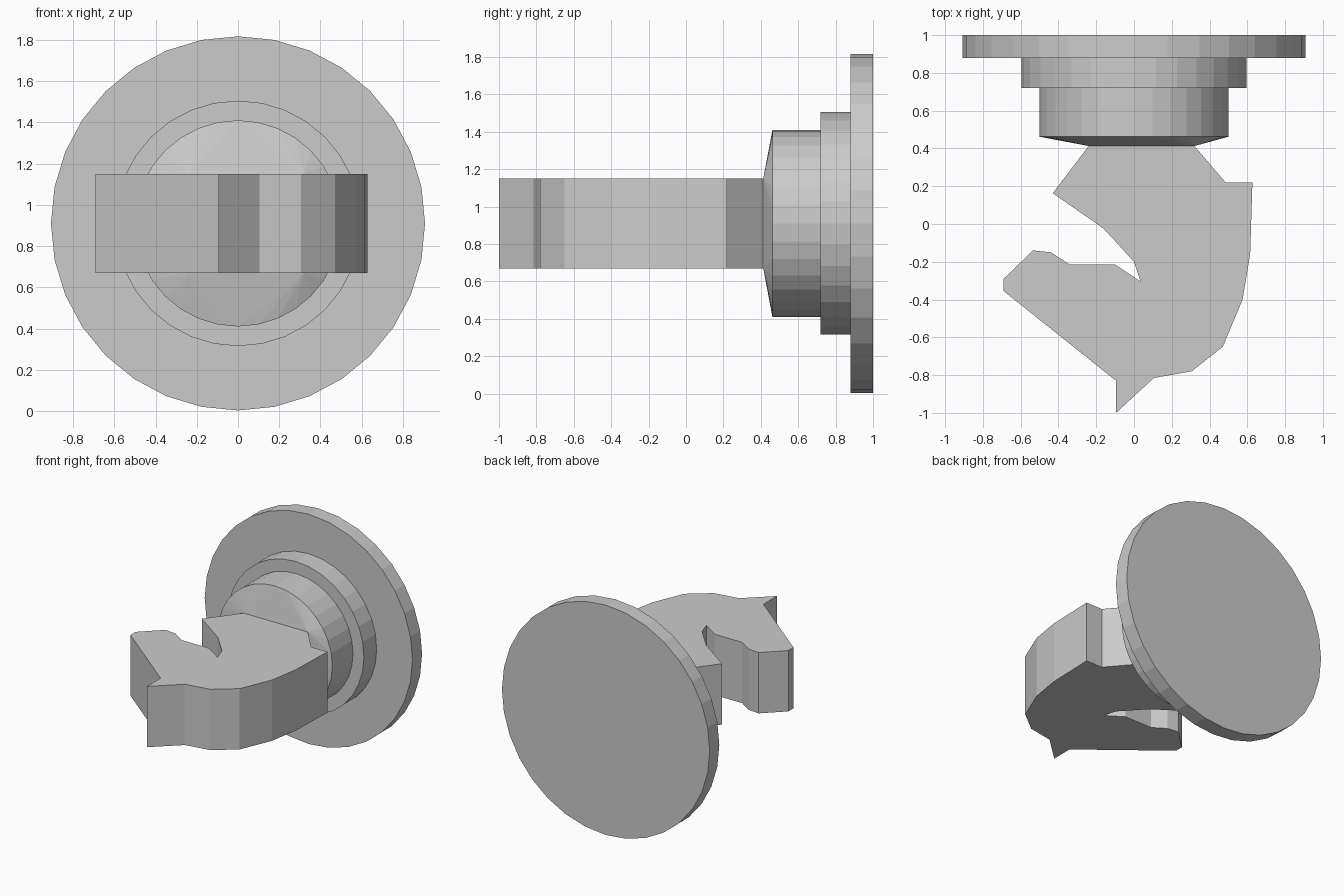
import bpy, bmesh
from math import sin, cos, pi

if "Cube" in bpy.data.objects:
    bpy.data.objects.remove(bpy.data.objects["Cube"])

CZ = 0.91      # height of the coupler axis
SIDES = 32


def finish(bm, name):
    bmesh.ops.recalc_face_normals(bm, faces=bm.faces)
    mesh = bpy.data.meshes.new(name)
    bm.to_mesh(mesh)
    bm.free()
    obj = bpy.data.objects.new(name, mesh)
    bpy.context.collection.objects.link(obj)
    return obj


def ring(radius, y):
    return [(radius * sin(2 * pi * i / SIDES), y, CZ + radius * cos(2 * pi * i / SIDES))
            for i in range(SIDES)]


def hull(name, points):
    bm = bmesh.new()
    verts = [bm.verts.new(p) for p in points]
    bmesh.ops.convex_hull(bm, input=verts)
    bmesh.ops.dissolve_limit(bm, angle_limit=0.01, verts=bm.verts, edges=bm.edges)
    return finish(bm, name)


def extrude_outline(name, outline, z0, z1):
    bm = bmesh.new()
    face = bm.faces.new([bm.verts.new((x, y, z0)) for x, y in outline])
    out = bmesh.ops.extrude_face_region(bm, geom=[face], use_keep_orig=True)
    top = [v for v in out["geom"] if isinstance(v, bmesh.types.BMVert)]
    bmesh.ops.translate(bm, verts=top, vec=(0, 0, z1 - z0))
    return finish(bm, name)


# Stepped round mounting base
hull("back_plate", ring(0.907, 0.88) + ring(0.907, 1.0))
hull("collar", ring(0.595, 0.72) + ring(0.595, 0.88))

# Round shank, lofted at the front into the hook's rectangular root
Z0, Z1 = 0.67, 1.15
root = [(x, 0.413, z) for x in (-0.24, 0.32) for z in (Z0, Z1)]
hull("shank", ring(0.5, 0.72) + ring(0.5, 0.462) + root)

# Hook-shaped knuckle, its root sunk slightly into the shank
outline = [
    (-0.24, 0.44), (-0.24, 0.413), (-0.43, 0.163), (-0.16, -0.025),
    (0.0, -0.20), (0.035, -0.305), (-0.1, -0.215), (-0.34, -0.215),
    (-0.44, -0.15), (-0.535, -0.14), (-0.69, -0.29), (-0.69, -0.355),
    (-0.095, -0.83), (-0.095, -1.0), (0.105, -0.815), (0.305, -0.78),
    (0.47, -0.65), (0.575, -0.40), (0.615, -0.16), (0.627, 0.22),
    (0.485, 0.22), (0.32, 0.413), (0.32, 0.44),
]
extrude_outline("hook", outline, Z0, Z1)
